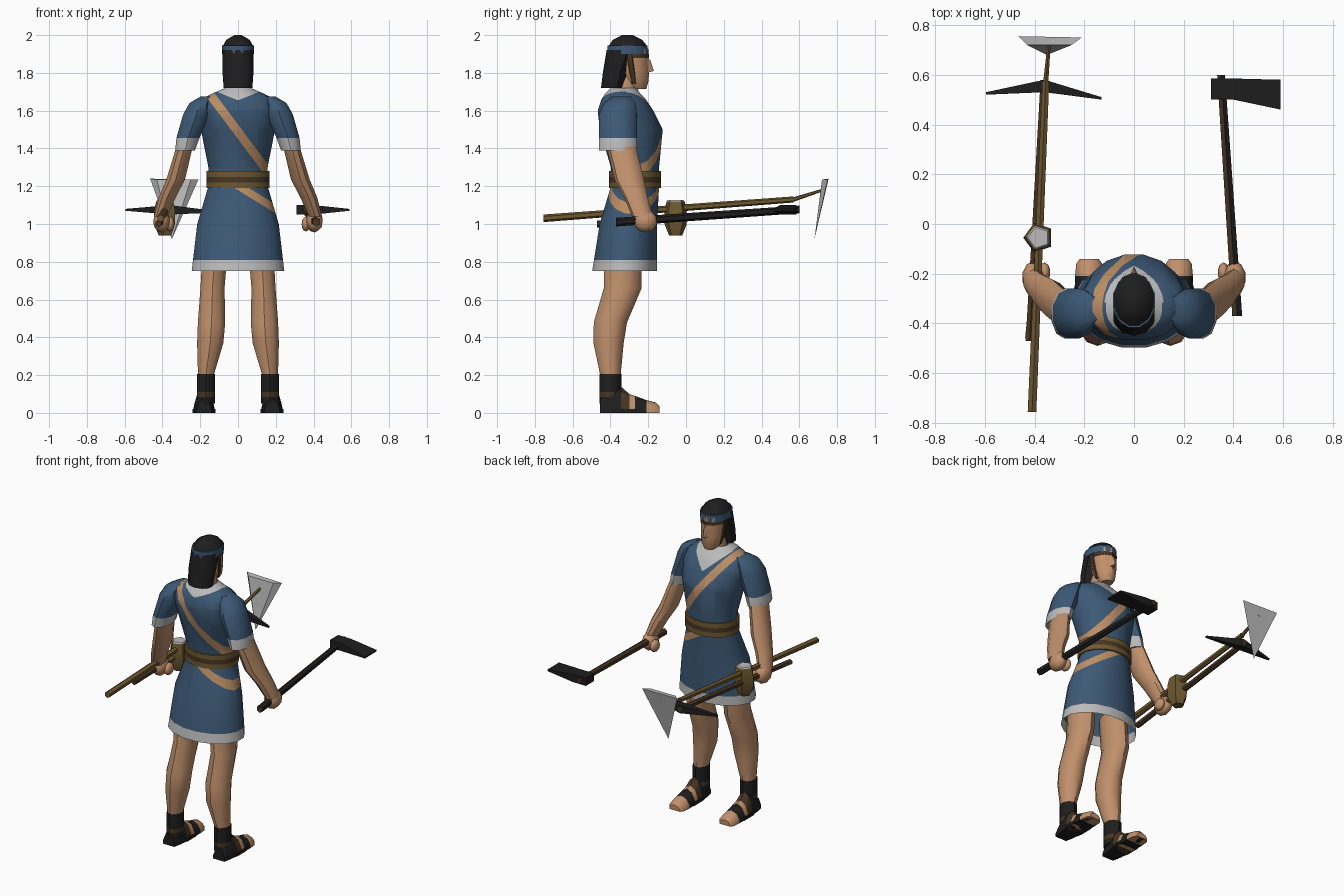
import bpy, bmesh, math
from mathutils import Vector

if "Cube" in bpy.data.objects:
    bpy.data.objects.remove(bpy.data.objects["Cube"])


def make_material(name, red, green, blue):
    material = bpy.data.materials.new(name)
    material.use_nodes = True
    material.diffuse_color = (red, green, blue, 1)
    shader = material.node_tree.nodes["Principled BSDF"]
    shader.inputs["Base Color"].default_value = material.diffuse_color
    return material


BLUE = make_material("blue_cloth", .046, .1, .18)
SKIN = make_material("skin", .53, .28, .15)
STRAP = make_material("strap_leather", .5, .27, .13)
BLACK = make_material("black", .013, .013, .013)
GREY = make_material("pale_grey", .5, .5, .5)
WOOD = make_material("wood", .16, .1, .03)
DARK = make_material("dark_wood", .065, .036, .016)


def finish(name, bm, materials, angle=40):
    """Turn a bmesh into a shaded object."""
    bmesh.ops.recalc_face_normals(bm, faces=bm.faces[:])
    mesh = bpy.data.meshes.new(name)
    bm.to_mesh(mesh)
    bm.free()
    for material in materials:
        mesh.materials.append(material)
    thing = bpy.data.objects.new(name, mesh)
    bpy.context.collection.objects.link(thing)
    bpy.ops.object.select_all(action='DESELECT')
    thing.select_set(True)
    bpy.context.view_layer.objects.active = thing
    bpy.ops.object.shade_smooth_by_angle(angle=math.radians(angle))


def skin_rings(rings, sides, upright=True, flat=False, caps=True, bands=None):
    """Join elliptical rings (x, y, z, radius, radius); bands give each segment's material."""
    bm = bmesh.new()
    loops = []
    for x, y, z, wide, deep in rings:
        loop = []
        for i in range(sides):
            turn = math.tau * (i + .5) / sides
            u, v = wide * math.cos(turn), deep * math.sin(turn)
            if flat:
                v = max(v, 0)
            spot = (x + u, y + v, z) if upright else (x + u, y, z + v)
            loop.append(bm.verts.new(spot))
        loops.append(loop)
    bands = bands or [0] * (len(rings) - 1)
    for low, high, band in zip(loops, loops[1:], bands):
        for i in range(sides):
            corners = (low[i - 1], low[i], high[i], high[i - 1])
            bm.faces.new(corners).material_index = band
    if caps:
        bm.faces.new(loops[0]).material_index = bands[0]
        bm.faces.new(loops[-1]).material_index = bands[-1]
    return bm


def loft(name, materials, rings, sides=10, angle=40, **options):
    finish(name, skin_rings(rings, sides, **options), materials, angle)


def pair(name, materials, rings, **options):
    """Loft a part on the left and its mirror image on the right."""
    for side, sign in (("left", 1), ("right", -1)):
        mirrored = [(sign * x, *rest) for x, *rest in rings]
        loft(side + "_" + name, materials, mirrored, **options)


def level(z, front, back, half_width):
    """Centred ring given by its height, front, back and half width."""
    return (0, (front + back) / 2, z, half_width, (front - back) / 2)


def rod(name, material, start, end, radius, end_radius):
    rings = [(*start, radius, radius), (*end, end_radius, end_radius)]
    loft(name, [material], rings, sides=6, upright=False)


def hull(name, material, points):
    bm = bmesh.new()
    corners = [bm.verts.new(point) for point in points]
    bmesh.ops.convex_hull(bm, input=corners)
    finish(name, bm, [material], angle=25)


def wedge(name, material, *sections):
    """Solid between upright rectangles (x, y range, z range)."""
    hull(name, material, [(x, y, z) for x, y_range, z_range in sections
                          for y in y_range for z in z_range])


def ball(name, material, center, size):
    bm = bmesh.new()
    bmesh.ops.create_icosphere(bm, subdivisions=2, radius=1)
    bmesh.ops.scale(bm, vec=size, verts=bm.verts)
    bmesh.ops.translate(bm, vec=center, verts=bm.verts)
    finish(name, bm, [material])


# Tunic
tunic = skin_rings([
    level(.75, -.15, -.5, .25), level(1, -.15, -.46, .22),
    level(1.2, -.14, -.4, .16), level(1.3, -.14, -.4, .16),
    level(1.5, -.12, -.46, .2), level(1.6, -.17, -.47, .22),
    level(1.66, -.21, -.45, .2), level(1.69, -.24, -.43, .14),
    level(1.72, -.26, -.4, .07)], sides=16, caps=False)


def cut(point, normal):
    everything = tunic.verts[:] + tunic.edges[:] + tunic.faces[:]
    bmesh.ops.bisect_plane(tunic, geom=everything, plane_co=point, plane_no=normal)


# Straps, collar and hem cut into the tunic
HEM = .81
COLLAR_FRONT, COLLAR_BACK = (1.59, .9), (1.655, .4)
cut((0, 0, HEM), (0, 0, 1))
for low, slope in (COLLAR_FRONT, COLLAR_BACK):
    for sign in (1, -1):
        cut((0, 0, low), (sign * slope, 0, -1))


def strap_test(point, normal, half_width):
    point, normal = Vector(point), Vector(normal)
    for edge in (half_width, -half_width):
        cut(point + normal * edge, normal)
    return lambda center: abs((center - point).dot(normal)) < half_width


on_shoulder_strap = strap_test((.01, 0, 1.475), (.8, 0, .6), .023)
on_hip_strap = strap_test((.11, 0, 1.135), (.525, 0, .85), .02)
for face in tunic.faces:
    center = face.calc_center_median()
    low, slope = COLLAR_FRONT if center.y > -.33 else COLLAR_BACK
    above_belt = center.z > 1.24
    if center.z < HEM or center.z > low + slope * abs(center.x):
        face.material_index = 1
    elif above_belt and on_shoulder_strap(center):
        face.material_index = 2
    elif not above_belt and center.x > 0 and on_hip_strap(center):
        face.material_index = 2
finish("tunic", tunic, [BLUE, GREY, STRAP], angle=50)

# Belt of three cords
for name, material, z in (("lower", WOOD, 1.19), ("middle", DARK, 1.22), ("upper", WOOD, 1.25)):
    loft(name + "_belt_cord", [material],
         [level(z + rise, -.13, -.41, .17) for rise in (0, .03)], sides=16)

# Head and face
loft("neck", [SKIN], [level(1.64, -.26, -.4, .07), level(1.8, -.25, -.36, .05)])
loft("head", [SKIN], [level(1.715, -.21, -.3, .035), level(1.75, -.2, -.33, .06),
                      level(1.8, -.195, -.36, .07), level(1.93, -.2, -.4, .08)])
hull("nose", SKIN, [(0, -.17, 1.81), (0, -.19, 1.87)]
     + [(x, -.21, z) for x in (-.02, .02) for z in (1.8, 1.87)])
loft("sideburns", [DARK], [level(1.74, -.25, -.3, .06), level(1.8, -.25, -.32, .076),
                           level(1.9, -.26, -.34, .083)])
loft("brow", [DARK], [level(z, -.195, -.39, .08) for z in (1.88, 1.9)])

# Hair and headband
loft("back_hair", [BLACK], [level(1.72, -.32, -.45, .08), level(1.8, -.3, -.44, .086),
                            level(1.92, -.25, -.42, .086)])
loft("headband", [BLUE], [level(z, -.2, -.42, .088) for z in (1.9, 1.945)], sides=12)
loft("hair_cap", [BLACK], [level(1.94, -.2, -.415, .085), level(1.975, -.23, -.39, .064),
                           level(2, -.28, -.34, .02)], sides=12)

# Sleeves, arms and hands
pair("sleeve", [GREY, BLUE],
     [(.28, -.36, 1.39, .055, .1), (.265, -.36, 1.455, .064, .1),
      (.22, -.36, 1.58, .074, .1), (.2, -.35, 1.64, .06, .085),
      (.165, -.34, 1.675, .035, .05)], bands=[0, 1, 1, 1])
pair("arm", [SKIN],
     [(.28, -.345, 1.42, .045, .078), (.33, -.3, 1.235, .052, .078),
      (.375, -.265, 1.14, .047, .063), (.41, -.23, 1.04, .037, .055)])
for side, sign in (("left", 1), ("right", -1)):
    ball(side + "_fist", SKIN, (sign * .405, -.215, 1.015), (.045, .065, .06))
    ball(side + "_fingers", SKIN, (sign * .36, -.195, 1), (.024, .04, .04))

# Legs and sandals
pair("leg", [SKIN],
     [(.12, -.335, .88, .07, .1), (.135, -.335, .66, .067, .1),
      (.14, -.4, .48, .076, .088), (.147, -.41, .37, .073, .08),
      (.17, -.4, .2, .044, .054), (.17, -.4, .1, .044, .05)])
pair("ankle_wrap", [BLACK, DARK],
     [(.17, -.4, z, .05, .058) for z in (.05, .085, .11, .205)], bands=[0, 1, 0])
foot_profile = [(-.455, .042, .075), (-.4, .054, .13), (-.345, .055, .14), (-.3, .057, .1),
                (-.27, .058, .09), (-.21, .06, .068), (-.16, .055, .055), (-.14, .04, .035)]
pair("foot", [BLACK, DARK, SKIN],
     [(.18, y, 0, half_width, height) for y, half_width, height in foot_profile],
     upright=False, flat=True, bands=[0, 0, 1, 2, 0, 2, 2])
pair("sole", [BLACK], [(.18, -.3, z, .063, .16) for z in (0, .02)], sides=12)

# Axe in the left hand
axe = skin_rings([(.415, -.37, 1.01, .023, .023), (.35, .6, 1.077, .018, .02)],
                 sides=6, upright=False)
bmesh.ops.recalc_face_normals(axe, faces=axe.faces[:])
for face in axe.faces:
    face.material_index = int(face.normal.x > .3)
finish("axe_handle", axe, [DARK, BLACK])
socket_y, socket_z = (.5, .585), (1.05, 1.1)
wedge("axe_socket", BLACK, (.31, socket_y, socket_z), (.4, socket_y, socket_z))
wedge("axe_blade", BLACK, (.4, socket_y, socket_z), (.59, (.46, .58), (1.07, 1.08)))

# Spade in the right hand
spade_neck = (-.355, .57, 1.13)
rod("spade_handle", WOOD, (-.41, -.755, 1.03), spade_neck, .02, .016)
rod("spade_tang", WOOD, spade_neck, (-.34, .74, 1.185), .012, .007)
hull("spade_blade", GREY, [(-.465, .755, 1.24), (-.21, .75, 1.235), (-.43, .72, 1.235),
                           (-.25, .72, 1.235), (-.35, .68, .92)])

# Pickaxe in the right hand
rod("pick_handle", DARK, (-.42, -.47, 1), (-.36, .58, 1.075), .018, .018)
pick_eye = (-.36, (.53, .58), (1.05, 1.1))
wedge("outer_pick_point", BLACK, pick_eye, (-.595, (.52, .53), (1.07, 1.08)))
wedge("inner_pick_point", BLACK, pick_eye, (-.13, (.5, .51), (1.06, 1.07)))

# Mallet in the right hand
rod("mallet_handle", WOOD, (-.425, -.46, 1), (-.385, -.05, 1.03), .015, .015)
mallet_shape = [(.938, .036), (1, .062), (1.07, .062), (1.12, .05), (1.127, .044)]
loft("mallet_head", [WOOD, GREY],
     [(-.383, -.055, z, radius, radius) for z, radius in mallet_shape],
     sides=5, angle=20, bands=[0, 0, 0, 1])
